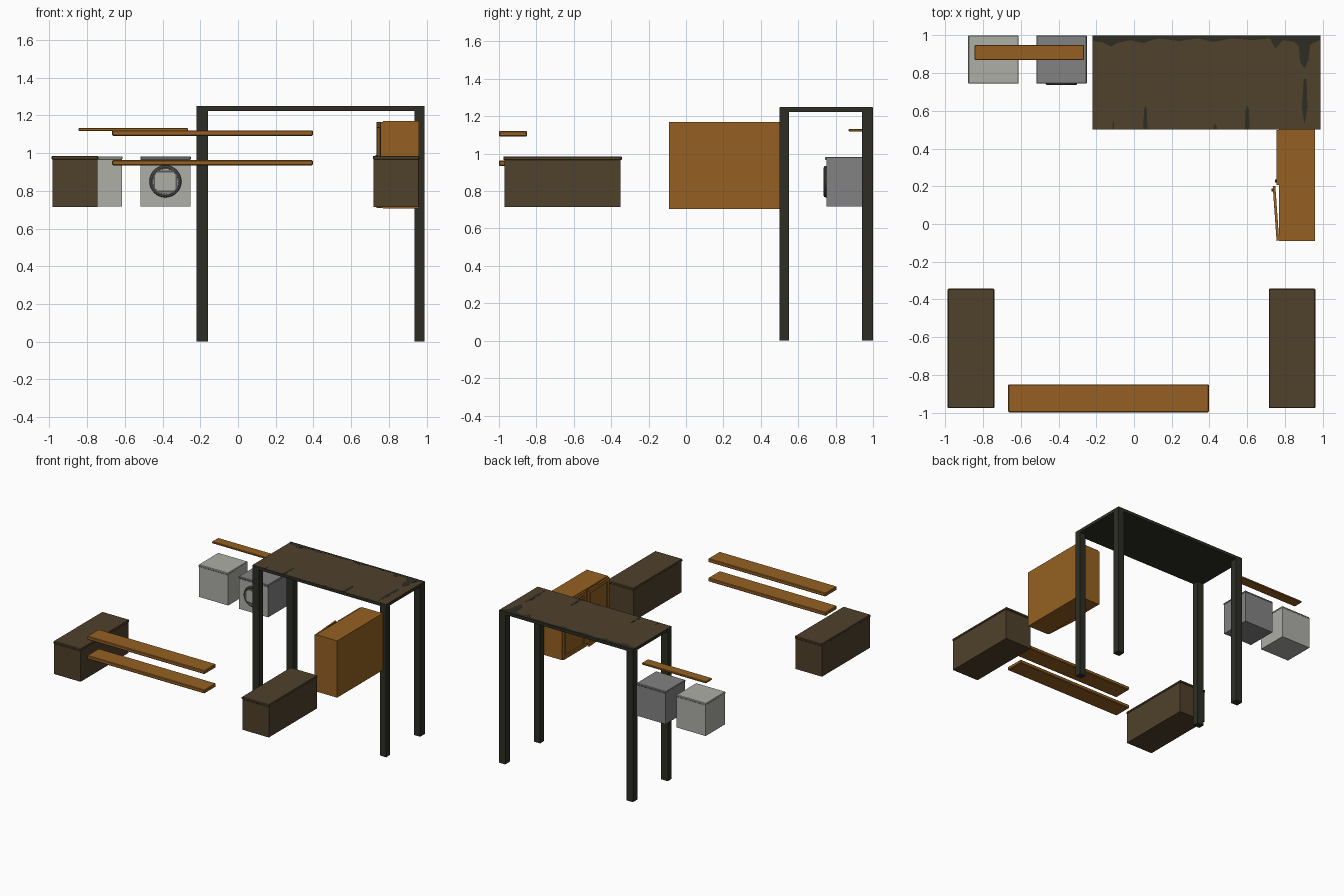
import bpy, bmesh, math
from mathutils import Vector, Matrix

if "Cube" in bpy.data.objects:
    bpy.data.objects.remove(bpy.data.objects["Cube"])


def mat(name, rgb):
    m = bpy.data.materials.new(name)
    m.diffuse_color = (*rgb, 1)
    m.use_nodes = True
    m.node_tree.nodes["Principled BSDF"].inputs["Base Color"].default_value = m.diffuse_color
    return m


ORANGE = mat("orange wood", (0.30, 0.118, 0.016))
BROWN = mat("dark brown wood", (0.080, 0.053, 0.024))
DARK = mat("dark metal", (0.026, 0.027, 0.018))
LIGHT = mat("light grey enamel", (0.42, 0.425, 0.39))
GREY = mat("mid grey enamel", (0.225, 0.225, 0.225))
RING = mat("door ring grey", (0.10, 0.10, 0.10))


def finish(name, bm, *mats):
    me = bpy.data.meshes.new(name)
    bm.to_mesh(me)
    bm.free()
    for m in mats:
        me.materials.append(m)
    o = bpy.data.objects.new(name, me)
    bpy.context.collection.objects.link(o)
    return o


def box(name, x, y, z, *mats, bevel=0):
    bm = bmesh.new()
    bmesh.ops.create_cube(bm, size=1)
    for v in bm.verts:
        v.co = Vector((r[0] if c < 0 else r[1]) for c, r in zip(v.co, (x, y, z)))
    if bevel:
        bmesh.ops.bevel(bm, geom=bm.edges[:], offset=bevel, segments=1, affect='EDGES')
    return finish(name, bm, *mats)


def plate(name, pts, z, t, m):
    """Thin flat plate from an outline in x, y."""
    bm = bmesh.new()
    f = bm.faces.new([bm.verts.new((px, py, z)) for px, py in pts])
    top = bmesh.ops.extrude_face_region(bm, geom=[f])
    bmesh.ops.translate(bm, vec=(0, 0, t),
                        verts=[g for g in top["geom"] if isinstance(g, bmesh.types.BMVert)])
    bmesh.ops.recalc_face_normals(bm, faces=bm.faces[:])
    return finish(name, bm, m)


# Tall table: dark slab and legs, brown worn top
box("table_slab", (-0.22, 0.99), (0.5, 1.0), (1.224, 1.247), DARK)
box("table_top_skin", (-0.22, 0.99), (0.502, 0.998), (1.2465, 1.249), BROWN)
for sx, xr in (("left", (-0.22, -0.16)), ("right", (0.935, 0.99))):
    for sy, yr in (("front", (0.5, 0.55)), ("back", (0.94, 1.0))):
        box(f"table_{sy}_{sx}_leg", xr, yr, (0, 1.23), DARK)

# Worn patches on the table top
plate("worn_back_edge", [(-0.22, 0.998), (-0.22, 0.97), (-0.17, 0.965), (-0.12, 0.94), (-0.09, 0.96),
      (-0.02, 0.975), (0.05, 0.96), (0.13, 0.985), (0.24, 0.97), (0.34, 0.985), (0.42, 0.965),
      (0.52, 0.985), (0.63, 0.975), (0.72, 0.985), (0.75, 0.93), (0.79, 0.975), (0.85, 0.965),
      (0.875, 0.94), (0.88, 0.86), (0.905, 0.825), (0.925, 0.87), (0.935, 0.95), (0.985, 0.975),
      (0.99, 0.998)], 1.2485, 0.0015, DARK)
plate("worn_streak", [(0.89, 0.62), (0.905, 0.53), (0.92, 0.62), (0.915, 0.77), (0.9, 0.77)],
      1.2485, 0.0015, DARK)
for i, (x, w, h) in enumerate(((0.06, 0.011, 0.13), (0.6, 0.013, 0.13), (-0.11, 0.004, 0.05), (0.43, 0.01, 0.03))):
    plate(f"worn_front_nick_{i}", [(x - w, 0.502), (x + w, 0.502), (x + w * 0.8, 0.5 + h * 0.8),
          (x, 0.5 + h), (x - w * 0.6, 0.5 + h * 0.8)], 1.2485, 0.0015, DARK)

# Base cupboards with thin lids
for side, x0 in (("left", -0.988), ("right", 0.715)):
    box(f"{side}_cupboard_body", (x0 + 0.003, x0 + 0.243), (-0.97, -0.35), (0.715, 0.968), BROWN)
    box(f"{side}_cupboard_lid", (x0, x0 + 0.247), (-0.977, -0.343), (0.966, 0.985), BROWN, bevel=0.004)

# Grey appliances: plain one and washer
for name, x0, m in (("plain_appliance", -0.88, LIGHT), ("washer", -0.518, GREY)):
    o = box(f"{name}_body", (x0 + 0.002, x0 + 0.266), (0.75, 1.0), (0.717, 0.968), m, LIGHT)
    for p in o.data.polygons:
        if p.normal.y < -0.9:
            p.material_index = 1
    box(f"{name}_lid", (x0, x0 + 0.268), (0.744, 1.0), (0.966, 0.983), m, bevel=0.004)

# Washer door: ring, glass disc and two curved grips
bpy.ops.mesh.primitive_torus_add(major_segments=32, minor_segments=8, major_radius=0.074,
    minor_radius=0.011, location=(-0.385, 0.747, 0.85), rotation=(math.pi / 2, 0, 0))
ring = bpy.context.object
ring.name = "washer_door_ring"
ring.data.materials.append(RING)
bpy.ops.object.shade_smooth_by_angle()
bpy.ops.mesh.primitive_cylinder_add(vertices=32, radius=0.07, depth=0.012,
    location=(-0.385, 0.746, 0.85), rotation=(math.pi / 2, 0, 0))
glass = bpy.context.object
glass.name = "washer_door_panel"
glass.data.materials.append(LIGHT)
for nm, z0 in (("upper", 0.898), ("lower", 0.79)):
    box(f"washer_{nm}_door_bar", (-0.43, -0.34), (0.736, 0.746), (z0, z0 + 0.011), RING)
for nm, xc in (("left", -0.443), ("right", -0.327)):
    box(f"washer_{nm}_door_bar", (xc - 0.004, xc + 0.004), (0.738, 0.746), (0.81, 0.89), RING)

# Wall cabinet: hollow carcass opening towards -x
bm = bmesh.new()
bmesh.ops.create_cube(bm, size=1, matrix=Matrix.Translation((0.865, 0.205, 0.9375))
                      @ Matrix.Diagonal((0.19, 0.59, 0.465, 1)))
front = [f for f in bm.faces if f.normal.x < -0.9]
bmesh.ops.inset_region(bm, faces=front, thickness=0.02)
inner = bmesh.ops.extrude_face_region(bm, geom=front)
bmesh.ops.delete(bm, geom=front, context='FACES')
bmesh.ops.translate(bm, vec=(0.16, 0, 0),
                    verts=[g for g in inner["geom"] if isinstance(g, bmesh.types.BMVert)])
bmesh.ops.recalc_face_normals(bm, faces=bm.faces[:])
finish("wall_cabinet_carcass", bm, ORANGE)


def door(name, y0, y1, hinge_y, angle, handle_y):
    """Framed door with a recessed panel, turned about its hinge."""
    bm = bmesh.new()
    bmesh.ops.create_cube(bm, size=1, matrix=Matrix.Translation((0.763, (y0 + y1) / 2, 0.9375))
                          @ Matrix.Diagonal((0.014, y1 - y0, 0.455, 1)))
    f = [f for f in bm.faces if f.normal.x < -0.9]
    bmesh.ops.inset_region(bm, faces=f, thickness=0.04)
    bmesh.ops.inset_region(bm, faces=f, thickness=0.006, depth=-0.006)
    panel = finish(name, bm, ORANGE)
    grip = box(name + "_handle", (0.748, 0.757), (handle_y - 0.008, handle_y + 0.008), (0.9, 0.99), DARK)
    pivot = Matrix.Translation((0.77, hinge_y, 0))
    turn = pivot @ Matrix.Rotation(angle, 4, 'Z') @ pivot.inverted()
    for o in (panel, grip):
        o.data.transform(turn)


door("closed_cabinet_door", 0.207, 0.498, 0.498, 0, 0.228)
door("ajar_cabinet_door", -0.088, 0.203, -0.088, math.radians(4), 0.182)

# Shelves
box("back_shelf", (-0.845, -0.265), (0.87, 0.95), (1.118, 1.133), ORANGE, bevel=0.003)
for nm, z0 in (("upper", 1.092), ("lower", 0.934)):
    box(f"front_{nm}_shelf", (-0.667, 0.397), (-1.0, -0.85), (z0, z0 + 0.029), ORANGE, bevel=0.005)
